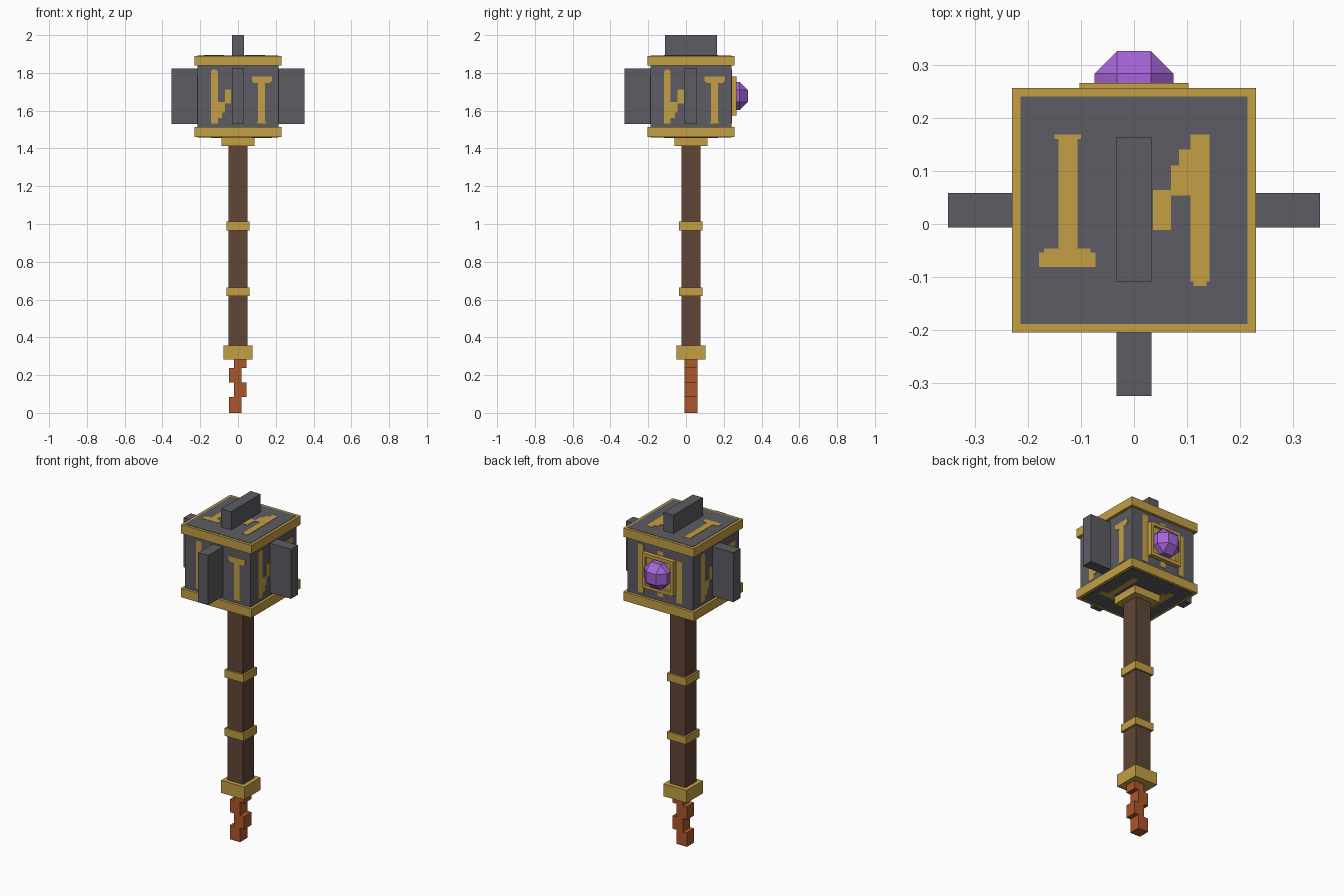
import bpy, bmesh
from itertools import product
from mathutils import Matrix, Vector

cube = bpy.data.objects.get("Cube")
if cube:
    bpy.data.objects.remove(cube, do_unlink=True)


def material(name, rgb):
    m = bpy.data.materials.new(name)
    m.use_nodes = True
    m.diffuse_color = (*rgb, 1)
    m.node_tree.nodes["Principled BSDF"].inputs["Base Color"].default_value = (*rgb, 1)
    return m


STONE = material("dark_stone", (0.11, 0.107, 0.125))
GOLD = material("gold", (0.55, 0.35, 0.06))
WOOD = material("brown_wood", (0.117, 0.061, 0.037))
COPPER = material("copper", (0.41, 0.093, 0.025))
PURPLE = material("purple_gem", (0.38, 0.13, 0.69))

CY = 0.026                           # depth of the shaft axis
HEAD = Vector((0, CY, 1.675))        # head centre


def finish(name, bm, mat):
    bmesh.ops.recalc_face_normals(bm, faces=bm.faces)
    me = bpy.data.meshes.new(name)
    bm.to_mesh(me)
    bm.free()
    me.materials.append(mat)
    ob = bpy.data.objects.new(name, me)
    bpy.context.collection.objects.link(ob)
    return ob


def add_box(bm, lo, hi, frame=Matrix()):
    lo, hi = Vector(lo), Vector(hi)
    m = Matrix.Translation((lo + hi) / 2) @ Matrix.Diagonal((*(hi - lo), 1))
    bmesh.ops.create_cube(bm, size=1, matrix=frame @ m)


def box(name, mat, lo, hi):
    bm = bmesh.new()
    add_box(bm, lo, hi)
    return finish(name, bm, mat)


def square(name, mat, half, z0, z1):
    return box(name, mat, (-half, CY - half, z0), (half, CY + half, z1))


# Shaft, collars and rings
square("handle", WOOD, 0.051, 0.3, 1.43)
square("pommel_collar", GOLD, 0.076, 0.283, 0.357)
square("lower_ring", GOLD, 0.062, 0.62, 0.665)
square("upper_ring", GOLD, 0.062, 0.965, 1.012)
square("head_collar", GOLD, 0.087, 1.413, 1.46)

# Zigzag tail
bm = bmesh.new()
levels = (0, 0.083, 0.16, 0.237, 0.285)
for i in range(4):
    x = (-0.048, -0.021)[i % 2]
    add_box(bm, (x, CY - 0.034, levels[i]), (x + 0.067, CY + 0.034, levels[i + 1]))
finish("zigzag_tail", bm, COPPER)

# Head block and its trims
square("head_block", STONE, 0.215, 1.458, 1.892)
square("lower_trim", GOLD, 0.231, 1.46, 1.513)
square("upper_trim", GOLD, 0.231, 1.838, 1.89)

# Fins on the front, the two sides and the top
F = 0.033
box("front_fin", STONE, (-F, -0.326, 1.53), (F, -0.15, 1.823))
for side, x0, x1 in (("left", 0.2, 0.352), ("right", -0.352, -0.2)):
    box(side + "_fin", STONE, (x0, CY - F, 1.53), (x1, CY + F, 1.823))
box("top_fin", STONE, (-F, -0.11, 1.87), (F, 0.165, 2.0))

# Thin inlaid marks, given as (u0, v0, u1, v1) on a face
RUNE = [
    (-0.143, -0.143, -0.107, 0.135), (-0.137, 0.135, -0.113, 0.143),
    (-0.107, -0.115, -0.085, -0.028), (-0.085, -0.085, -0.07, -0.028),
    (-0.07, -0.038, -0.036, 0.037),
    (0.107, -0.135, 0.143, 0.072), (0.1, -0.143, 0.15, -0.135),
    (0.073, 0.08, 0.18, 0.107), (0.082, 0.072, 0.17, 0.08),
]
BACK_RUNE = [
    (-0.143, -0.143, -0.107, 0.143), (-0.018, -0.135, 0.018, 0.135),
    (0.107, -0.143, 0.143, 0.107),
]


def rune(name, u, v, dist, rects):
    u, v = Vector(u), Vector(v)
    n = u.cross(v)
    frame = Matrix.Translation(HEAD + n * dist) @ Matrix((u, v, n)).transposed().to_4x4()
    bm = bmesh.new()
    for u0, v0, u1, v1 in rects:
        add_box(bm, (u0, v0, -0.003), (u1, v1, 0.002), frame)
    finish(name, bm, GOLD)


rune("front_rune", (1, 0, 0), (0, 0, 1), 0.215, RUNE)
rune("left_rune", (0, 1, 0), (0, 0, 1), 0.215, RUNE)
rune("right_rune", (0, -1, 0), (0, 0, 1), 0.215, RUNE)
rune("back_rune", (-1, 0, 0), (0, 0, 1), 0.215, BACK_RUNE)
rune("top_rune", (-1, 0, 0), (0, -1, 0), 0.217, RUNE)
rune("bottom_rune", (1, 0, 0), (0, -1, 0), 0.217, RUNE)

# Gem setting: raised frame around a recessed panel
bm = bmesh.new()
S, T, Z = 0.103, 0.083, HEAD.z + 0.003
y0, y1 = 0.23, 0.267
for s in (-1, 1):
    a, b = sorted((s * T, s * S))
    add_box(bm, (a, y0, Z - S), (b, y1, Z + S))
    add_box(bm, (-T, y0, Z + a), (T, y1, Z + b))
add_box(bm, (-T, y0, Z - T), (T, 0.252, Z + T))
finish("gem_setting", bm, GOLD)

# Faceted gem: square faces joined by triangular corners
bm = bmesh.new()
R, r = 0.075, 0.032
for axis, signs in product(range(3), product((-1, 1), repeat=3)):
    p = [r * s for s in signs]
    p[axis] = R * signs[axis]
    bm.verts.new(Vector(p) + Vector((0, 0.2525, Z)))
bmesh.ops.convex_hull(bm, input=bm.verts)
bmesh.ops.dissolve_limit(bm, angle_limit=0.02, verts=bm.verts, edges=bm.edges)
finish("gem", bm, PURPLE)
